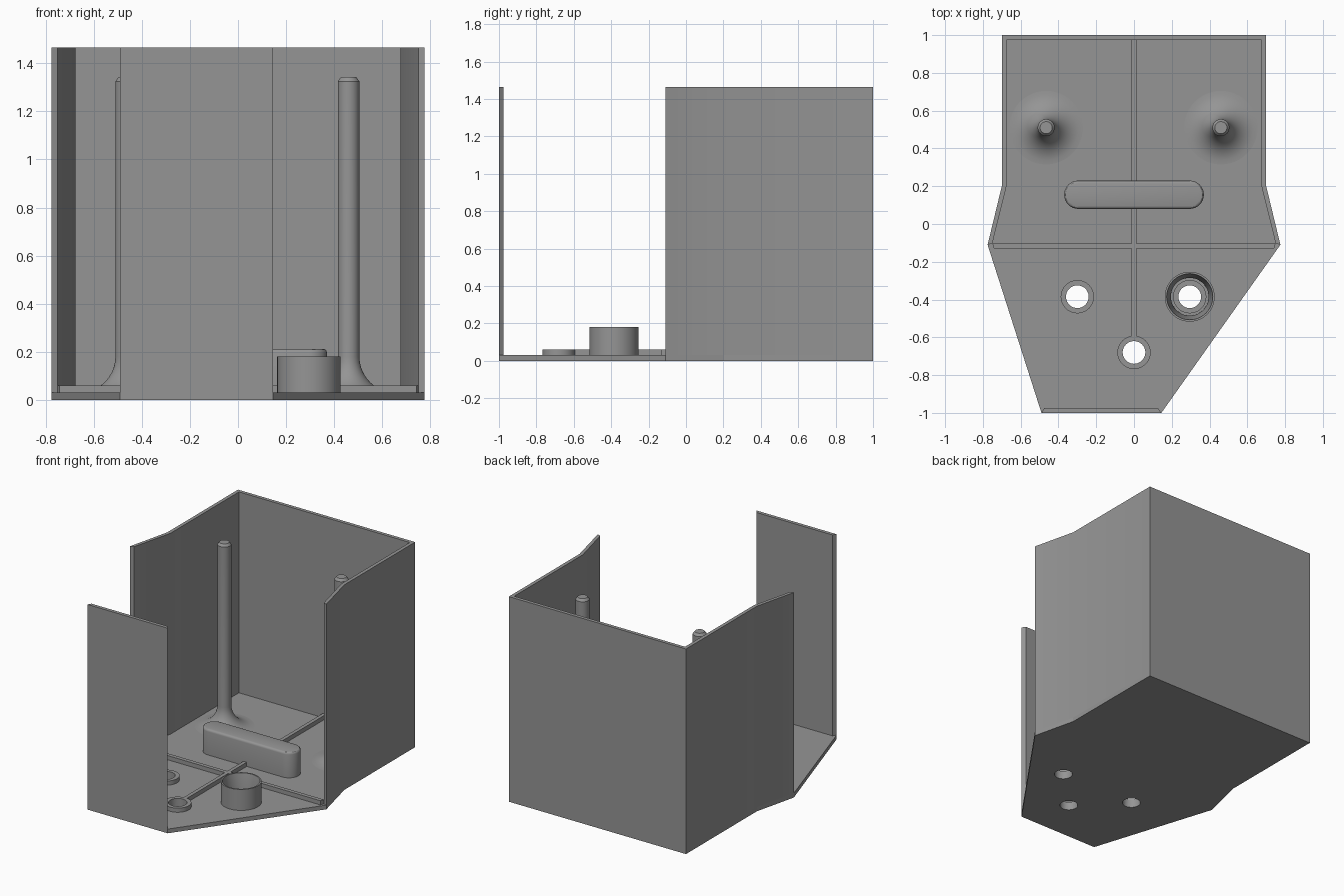
import bpy, bmesh, math

if "Cube" in bpy.data.objects:
    bpy.data.objects.remove(bpy.data.objects["Cube"])

FLOOR, TOP, WALL, RIB = 0.03, 1.465, 0.025, 0.06

grey = bpy.data.materials.new("plain grey")
grey.diffuse_color = (0.3, 0.3, 0.3, 1)
grey.use_nodes = True
grey.node_tree.nodes["Principled BSDF"].inputs["Base Color"].default_value = grey.diffuse_color


def finish(bm, name, smooth=True):
    bmesh.ops.recalc_face_normals(bm, faces=bm.faces)
    mesh = bpy.data.meshes.new(name)
    bm.to_mesh(mesh)
    bm.free()
    mesh.materials.append(grey)
    obj = bpy.data.objects.new(name, mesh)
    bpy.context.collection.objects.link(obj)
    if smooth:
        bpy.ops.object.select_all(action='DESELECT')
        bpy.context.view_layer.objects.active = obj
        obj.select_set(True)
        bpy.ops.object.shade_smooth_by_angle(angle=math.radians(30))
    return obj


def circle(x, y, r, n=48):
    return [(x + r * math.cos(2 * math.pi * i / n),
             y + r * math.sin(2 * math.pi * i / n)) for i in range(n)]


def prism(name, outline, z0, z1, holes=(), smooth=True, bevel=0):
    """Extrude a flat outline, with optional holes, from z0 to z1."""
    bm = bmesh.new()
    edges = []
    for loop in [outline, *holes]:
        vs = [bm.verts.new((x, y, z0)) for x, y in loop]
        edges += [bm.edges.new((vs[i - 1], vs[i])) for i in range(len(vs))]
    if holes:
        bmesh.ops.triangle_fill(bm, edges=edges, use_beauty=True)
    else:
        bm.faces.new(bm.verts)
    ext = bmesh.ops.extrude_face_region(bm, geom=list(bm.faces))["geom"]
    bmesh.ops.translate(bm, vec=(0, 0, z1 - z0),
                        verts=[g for g in ext if isinstance(g, bmesh.types.BMVert)])
    if bevel:
        rim = [e for e in bm.edges if all(abs(v.co.z - z1) < 1e-5 for v in e.verts)]
        bmesh.ops.bevel(bm, geom=rim, offset=bevel, segments=3, profile=0.5, affect='EDGES')
    return finish(bm, name, smooth)


def lathe(name, x, y, profile, closed=False, n=48):
    """Spin (radius, z) points around a vertical axis."""
    bm = bmesh.new()
    rings = [[bm.verts.new((px, py, z)) for px, py in circle(x, y, r, n)] for r, z in profile]
    pairs = list(zip(rings, rings[1:]))
    if closed:
        pairs.append((rings[-1], rings[0]))
    else:
        bm.faces.new(rings[0])
        bm.faces.new(rings[-1])
    for a, b in pairs:
        for i in range(n):
            bm.faces.new((a[i - 1], a[i], b[i], b[i - 1]))
    return finish(bm, name)


# Floor plate with three through holes
holes = {"left": (-0.30, -0.385), "front": (0.0, -0.68), "right": (0.295, -0.385)}
outline = [(-0.70, 1), (-0.70, 0.2), (-0.775, -0.11), (-0.49, -1),
           (0.145, -1), (0.775, -0.11), (0.70, 0.2), (0.70, 1)]
prism("floor", outline, 0, FLOOR, [circle(x, y, 0.06) for x, y in holes.values()], smooth=False)

# Back and side walls as one bent shell
outer = [(-0.775, -0.11), (-0.70, 0.2), (-0.70, 1)]
inner = [(-0.70 + WALL, 1 - WALL), (-0.70 + WALL, 0.2), (-0.75, -0.103)]
mirror = lambda pts: [(-x, y) for x, y in reversed(pts)]
prism("back_and_side_walls", outer + mirror(outer) + mirror(inner) + inner, FLOOR, TOP)

# Front wall
prism("front_wall", [(-0.49, -1), (0.145, -1), (0.127, -1 + WALL), (-0.475, -1 + WALL)],
      FLOOR, TOP, smooth=False)

# Low crossing ribs
prism("long_rib", [(-0.013, -0.6), (0.013, -0.6), (0.013, 0.975), (-0.013, 0.975)],
      FLOOR, RIB, smooth=False)
prism("cross_rib", [(-0.742, -0.13), (0.742, -0.13), (0.75, -0.102), (-0.75, -0.102)],
      FLOOR, RIB, smooth=False)

# Rounded bar
r, half = 0.075, 0.295
pill = []
for cx, start in ((half, -90), (-half, 90)):
    for i in range(17):
        a = math.radians(start + i * 180 / 16)
        pill.append((cx + r * math.cos(a), 0.155 + r * math.sin(a)))
prism("rounded_bar", pill, FLOOR, 0.212, bevel=0.016)

# Tall posts with flared feet and chamfered tips
flare = [(0.195 - 0.15 * math.sin(math.radians(a)), 0.18 - 0.15 * math.cos(math.radians(a)))
         for a in range(0, 91, 9)]
for side, x in (("left", -0.465), ("right", 0.46)):
    lathe(side + "_post", x, 0.51, flare + [(0.045, 1.325), (0.032, 1.342)])

# Raised rings around the holes
for side, (x, y) in holes.items():
    lathe(side + "_hole_ring", x, y,
          [(0.06, FLOOR), (0.088, FLOOR), (0.088, RIB), (0.06, RIB)], closed=True)

# Tall cup with a tapered bore
x, y = holes["right"]
lathe("cup", x, y, [(0.10, FLOOR), (0.132, FLOOR), (0.132, 0.18), (0.122, 0.18), (0.10, RIB)],
      closed=True)
